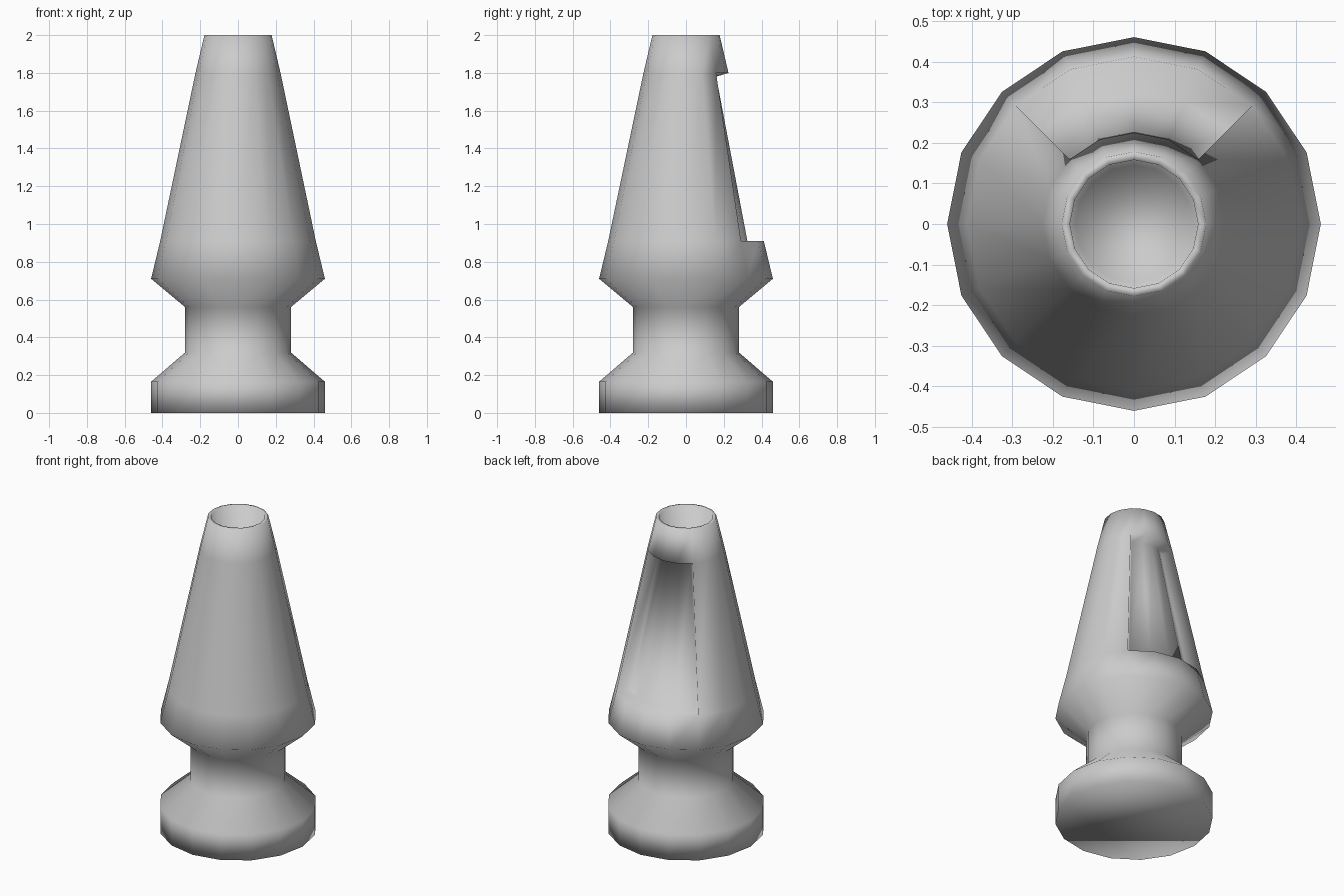
import bpy
import bmesh
from math import cos, sin, pi

if "Cube" in bpy.data.objects:
    bpy.data.objects.remove(bpy.data.objects["Cube"])

SIDES = 16
# (radius, height): outer wall upward, over the rim, down into the socket
PROFILE = [(0.46, 0.0), (0.46, 0.165), (0.28, 0.32), (0.28, 0.56), (0.46, 0.71),
           (0.412, 0.91), (0.225, 1.80), (0.178, 2.0), (0.158, 2.0), (0.145, 1.80)]
LOW, HIGH = 5, 6            # profile rings bounding the rear recess
FIRST, LAST = 2, 6          # recess runs from 45 to 135 degrees

bm = bmesh.new()


def point(radius, height, i):
    a = 2 * pi * i / SIDES
    return bm.verts.new((radius * cos(a), radius * sin(a), height))


# Revolved body, leaving the recess open
rings = [[point(r, z, i) for i in range(SIDES)] for r, z in PROFILE]
for k in range(len(rings) - 1):
    for i in range(SIDES):
        if k == LOW and FIRST <= i < LAST:
            continue
        j = (i + 1) % SIDES
        bm.faces.new((rings[k][i], rings[k][j], rings[k + 1][j], rings[k + 1][i]))

# Closed base and socket floor
bm.faces.new(rings[0][::-1])
bm.faces.new(rings[-1])

# Recess: sunken floor, lower ledge, upper lip and two side walls
span = range(FIRST, LAST + 1)
low_in = {i: point(0.325, 0.91, i) for i in span}
high_in = {i: point(0.16, 1.78, i) for i in span}
for i in range(FIRST, LAST):
    j = i + 1
    bm.faces.new((low_in[i], low_in[j], high_in[j], high_in[i]))
    bm.faces.new((rings[LOW][i], rings[LOW][j], low_in[j], low_in[i]))
    bm.faces.new((high_in[i], high_in[j], rings[HIGH][j], rings[HIGH][i]))
for i in (FIRST, LAST):
    bm.faces.new((rings[LOW][i], low_in[i], high_in[i], rings[HIGH][i]))

bmesh.ops.recalc_face_normals(bm, faces=bm.faces[:])
for f in bm.faces:
    f.smooth = True

mesh = bpy.data.meshes.new("tapered_body")
bm.to_mesh(mesh)
bm.free()
body = bpy.data.objects.new("tapered_body", mesh)
bpy.context.collection.objects.link(body)
